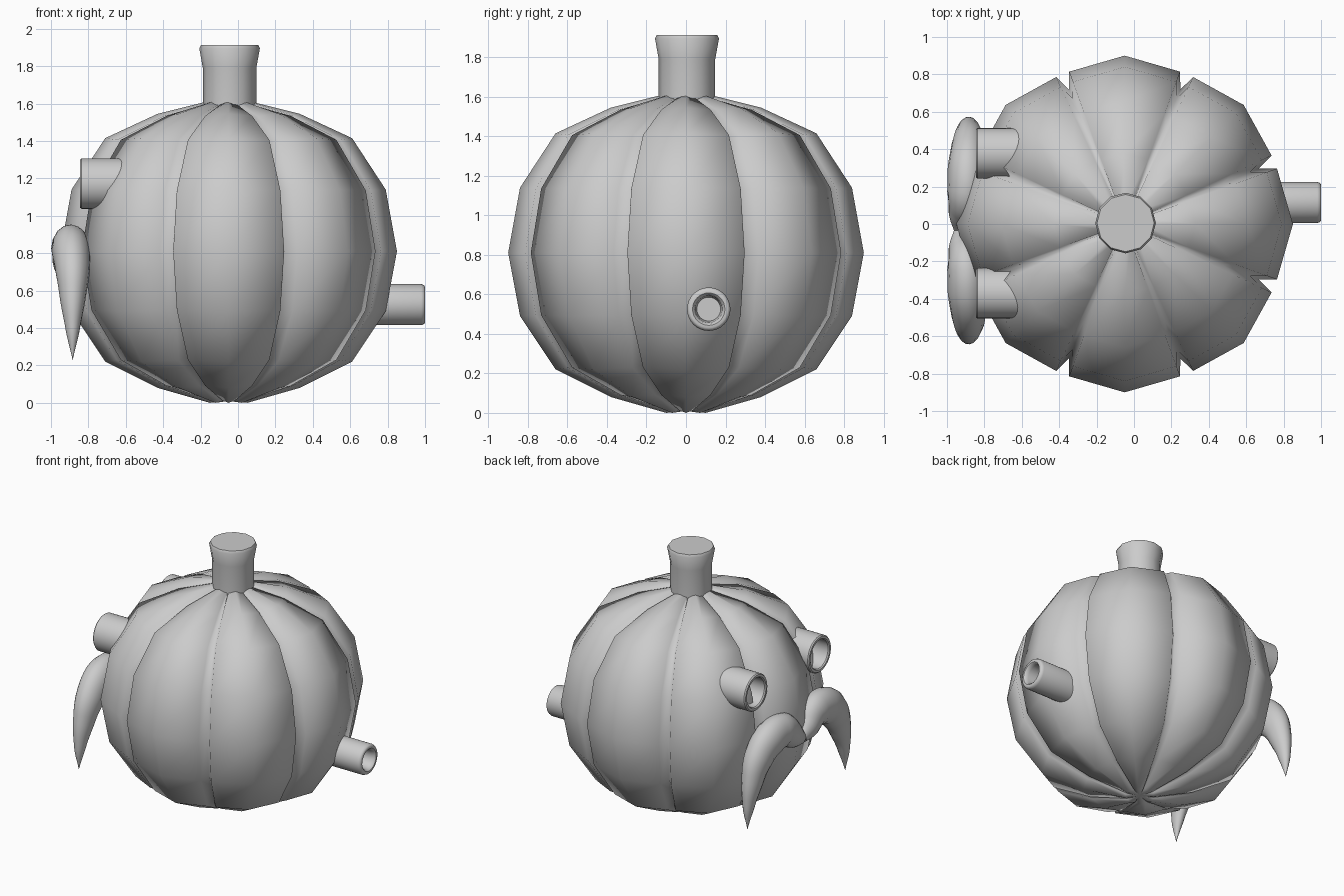
import bpy, bmesh, math
from mathutils import Matrix

if "Cube" in bpy.data.objects:
    bpy.data.objects.remove(bpy.data.objects["Cube"])

CX, CY, MID = -0.05, 0.0, 0.81


def finish(bm, name, loc, angle):
    bmesh.ops.remove_doubles(bm, verts=bm.verts, dist=1e-5)
    bmesh.ops.recalc_face_normals(bm, faces=bm.faces)
    me = bpy.data.meshes.new(name)
    bm.to_mesh(me)
    bm.free()
    ob = bpy.data.objects.new(name, me)
    bpy.context.collection.objects.link(ob)
    ob.location = loc
    bpy.ops.object.select_all(action='DESELECT')
    ob.select_set(True)
    bpy.context.view_layer.objects.active = ob
    bpy.ops.object.shade_smooth_by_angle(angle=math.radians(angle))
    return ob


def bridge(bm, rings):
    n = len(rings[0])
    for a, b in zip(rings, rings[1:]):
        for i in range(n):
            j = (i + 1) % n
            bm.faces.new((a[i], a[j], b[j], b[i]))


def lathe(name, profile, sides, loc, rot=None, phase=0.0):
    """Revolve (radius, height) points and cap both ends."""
    bm = bmesh.new()
    rings = []
    for r, z in profile:
        rings.append([bm.verts.new((r * math.cos(t), r * math.sin(t), z))
                      for t in (phase + 2 * math.pi * i / sides for i in range(sides))])
    bridge(bm, rings)
    bm.faces.new(rings[0])
    bm.faces.new(rings[-1])
    if rot:
        bmesh.ops.transform(bm, matrix=rot, verts=bm.verts)
    return finish(bm, name, loc, 40)


# Pumpkin body: eight lobes, each with a ridge, two shoulders and a shared groove
profile = [(0.10, 0.0), (0.38, 0.08), (0.66, 0.22), (0.84, 0.49), (0.90, 0.81),
           (0.84, 1.14), (0.66, 1.415), (0.38, 1.545), (0.10, 1.615)]
section = [(0, 1.0, 1.0), (20, 0.963, 0.985), (22.5, 0.865, 0.955), (25, 0.963, 0.985)]
bm = bmesh.new()
rings = []
for r, z in profile:
    ring = []
    for lobe in range(8):
        for deg, kr, kz in section:
            t = math.radians(lobe * 45 + deg)
            ring.append(bm.verts.new((r * kr * math.cos(t), r * kr * math.sin(t),
                                      MID + (z - MID) * kz)))
    rings.append(ring)
bridge(bm, rings)
for ring, z in ((rings[0], 0.01), (rings[-1], 1.58)):
    pole = bm.verts.new((0, 0, z))
    for i in range(len(ring)):
        bm.faces.new((ring[i], ring[(i + 1) % len(ring)], pole))
finish(bm, "pumpkin_body", (CX, CY, 0), 180)

# Stem
lathe("stem", [(0.143, 1.5), (0.143, 1.79), (0.162, 1.895), (0.153, 1.913)],
      12, (CX + 0.005, 0.005, 0))

# Hollow side spout
to_right = Matrix.Rotation(math.radians(90), 4, 'Y')
lathe("side_spout", [(0.11, -0.4), (0.11, -0.02), (0.104, -0.005), (0.095, 0),
                     (0.082, 0), (0.073, -0.008), (0.068, -0.03), (0.06, -0.12)],
      32, (1.0, 0.115, 0.525), to_right)

# Hollow eye tubes
to_left = Matrix.Rotation(math.radians(-90), 4, 'Y')
for side, y in (("left", 0.378), ("right", -0.37)):
    lathe("eye_tube_" + side, [(0.135, -0.36), (0.135, -0.008), (0.128, 0),
                               (0.112, 0), (0.105, -0.008), (0.105, -0.2)],
          32, (-0.845, y, 1.172), to_left)

# Moustache: two mirrored tapered curves (x offset, y, z, radius)
path = [(-0.04, 0.0, 0.70, 0.04), (-0.03, 0.08, 0.745, 0.085), (0, 0.19, 0.82, 0.125),
        (0.01, 0.33, 0.805, 0.13), (0.02, 0.45, 0.70, 0.115), (0.02, 0.52, 0.55, 0.085),
        (0.02, 0.562, 0.38, 0.045), (0.02, 0.575, 0.23, 0.001)]
cu = bpy.data.curves.new("moustache", 'CURVE')
cu.dimensions = '3D'
cu.bevel_depth = 1.0
cu.bevel_resolution = 6
cu.resolution_u = 6
cu.use_fill_caps = True
for s in (1, -1):
    sp = cu.splines.new('BEZIER')
    sp.bezier_points.add(len(path) - 1)
    sp.use_smooth = True
    for p, (x, y, z, r) in zip(sp.bezier_points, path):
        p.co = (x, s * y, z)
        p.radius = r
        p.handle_left_type = p.handle_right_type = 'AUTO'
ob = bpy.data.objects.new("moustache", cu)
bpy.context.collection.objects.link(ob)
ob.location = (-0.9, -0.035, 0)
ob.scale = (0.8, 1, 1)
